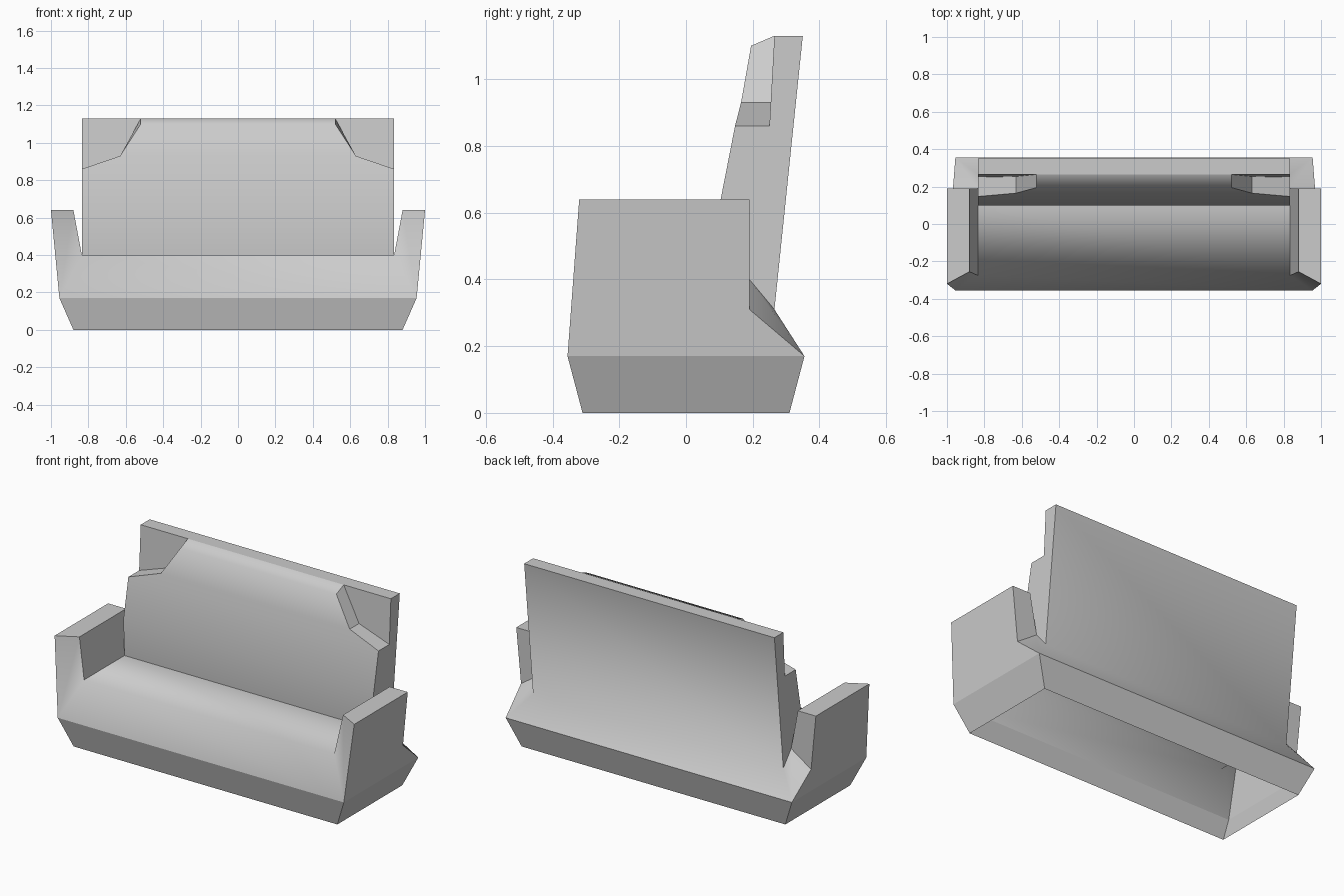
import bpy
import bmesh
from mathutils import Vector

cube = bpy.data.objects.get("Cube")
if cube:
    bpy.data.objects.remove(cube)

# One upholstery colour
grey = bpy.data.materials.new("plain grey")
grey.use_nodes = True
colour = (0.6, 0.6, 0.6, 1)
grey.diffuse_color = colour
grey.node_tree.nodes["Principled BSDF"].inputs["Base Color"].default_value = colour


def flip(points):
    return [(-x, y, z) for x, y, z in points]


def part(name, spans=(), sides=(), smooth=False):
    """spans: strips stretched across the sofa; sides: faces repeated on both ends.
    Each face comes with a rough outward direction."""
    bm = bmesh.new()

    def add(points, outward):
        face = bm.faces.new([bm.verts.new(p) for p in points])
        face.normal_update()
        if face.normal.dot(Vector(outward)) < 0:
            face.normal_flip()
        face.smooth = smooth

    for edge, out in spans:
        for a, b in zip(edge, edge[1:]):
            add([a, b] + flip([b, a]), out)
    for points, out in sides:
        add(points, out)
        add(flip(points), (-out[0], out[1], out[2]))
    bmesh.ops.remove_doubles(bm, verts=bm.verts, dist=0.0005)
    mesh = bpy.data.meshes.new(name)
    bm.to_mesh(mesh)
    bm.free()
    mesh.materials.append(grey)
    obj = bpy.data.objects.new(name, mesh)
    bpy.context.collection.objects.link(obj)
    return obj


FRONT, BACK, UP, OUT, IN = (0, -1, 0.2), (0, 1, 0.2), (0, 0, 1), (1, 0, 0), (-1, 0, 0)

# Skirt corners
foot_f, foot_b = (0.88, -0.31, 0), (0.88, 0.31, 0)
rim_f, rim_b = (0.955, -0.355, 0.17), (0.955, 0.355, 0.17)

# Arm corners
arm_out_f, arm_out_b = (1.0, -0.32, 0.64), (1.0, 0.19, 0.64)
arm_in_f, arm_in_b = (0.88, -0.255, 0.64), (0.88, 0.19, 0.64)
seat_f, arm_foot = (0.835, -0.275, 0.40), (0.835, 0.19, 0.40)
arm_low = (0.968, 0.19, 0.31)

# Backrest corners
seat_b, bulge = (0.835, 0.11, 0.40), (0.835, 0.10, 0.62)
notch = [(0.835, 0.147, 0.86), (0.63, 0.165, 0.93),
         (0.52, 0.195, 1.10), (0.52, 0.265, 1.13)]
recess = [(0.835, 0.25, 0.86), (0.63, 0.254, 0.93), (0.52, 0.265, 1.13)]
top_f, top_b = (0.835, 0.265, 1.13), (0.835, 0.35, 1.13)
back_low = (0.835, 0.265, 0.31)

# Open-bottomed skirt
part("base_skirt",
     spans=[([foot_f, rim_f], FRONT), ([foot_b, rim_b], BACK)],
     sides=[([foot_f, foot_b, rim_b, rim_f], OUT)])

# Seat flowing into the front and the arm fronts
part("seat_and_front",
     spans=[([rim_f, seat_f], FRONT), ([seat_f, seat_b], UP)],
     sides=[([rim_f, arm_out_f, arm_in_f, seat_f], FRONT)], smooth=True)

# Arms
part("armrests", sides=[
    ([rim_f, rim_b, arm_low, arm_out_b, arm_out_f], OUT),
    ([arm_out_f, arm_out_b, arm_in_b, arm_in_f], UP),
    ([arm_in_f, arm_in_b, arm_foot, seat_f], IN),
    ([arm_out_b, arm_low, arm_foot, arm_in_b], BACK)])

# Padded front of the backrest
part("back_cushion", spans=[([seat_b, bulge] + notch, FRONT)], smooth=True)

# Rear of the backrest flaring out to the skirt
part("backrest_rear",
     spans=[([top_b, back_low, rim_b], BACK)],
     sides=[([arm_foot, arm_low, rim_b, back_low], (1, 1, 1))], smooth=True)

# Flat top, ends and corner cut-outs of the backrest
part("backrest_frame",
     spans=[([top_f, top_b], UP)],
     sides=[([seat_b, bulge, notch[0], recess[0], top_f, top_b, back_low, arm_foot], OUT),
            (recess + [top_f], FRONT),
            ([notch[0], notch[1], recess[1], recess[0]], (1, 0, 1)),
            (notch[1:] + [recess[1]], (1, 0, 1))])
